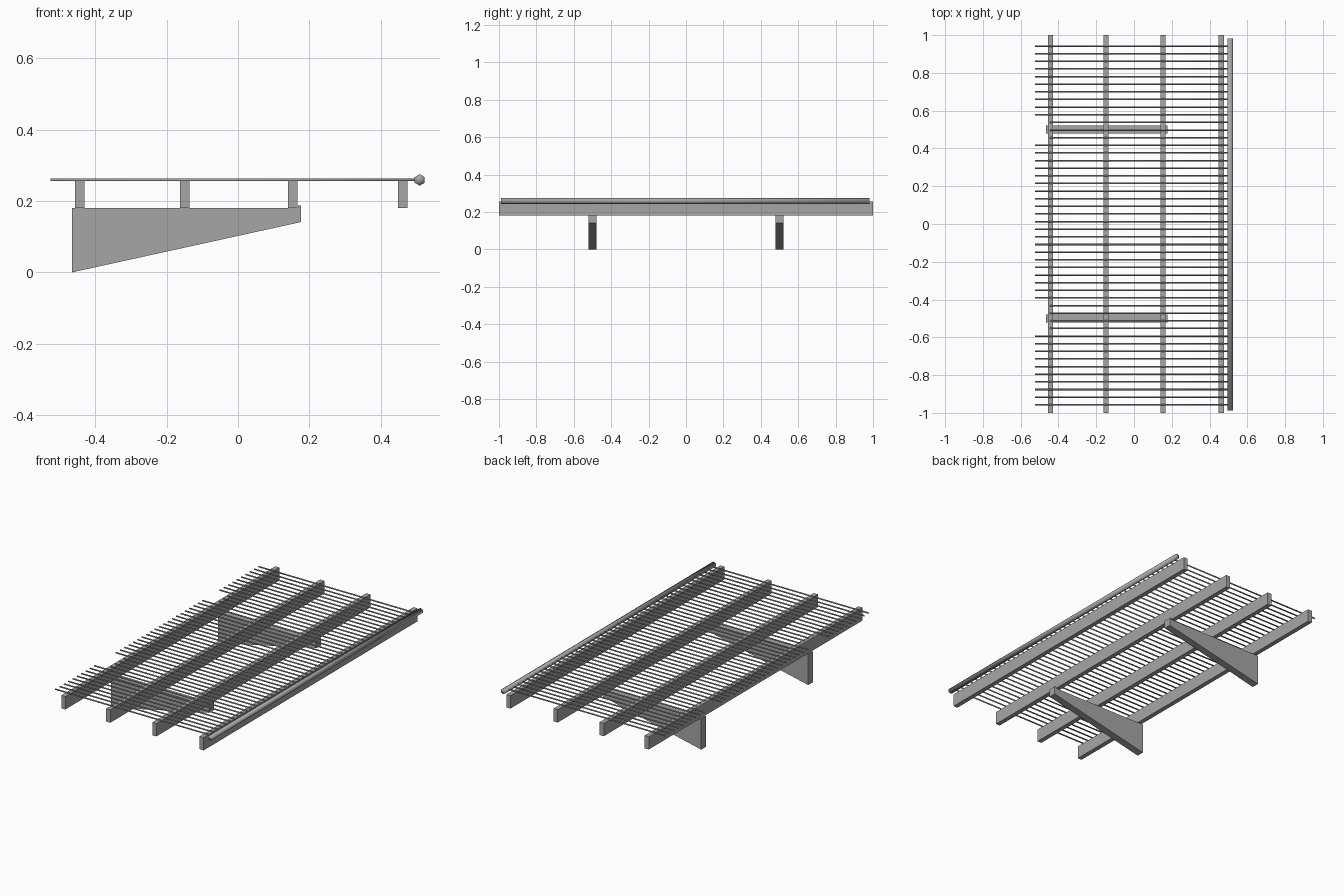
import bpy
import bmesh
import math
from mathutils import Matrix

cube = bpy.data.objects.get("Cube")
if cube:
    bpy.data.objects.remove(cube, do_unlink=True)

# Single painted metal colour
GREY = (0.38, 0.38, 0.38, 1.0)
grey = bpy.data.materials.new("grey_metal")
grey.use_nodes = True
grey.diffuse_color = GREY
grey.node_tree.nodes["Principled BSDF"].inputs["Base Color"].default_value = GREY


def finish(name, bm, smooth=False):
    bmesh.ops.recalc_face_normals(bm, faces=bm.faces[:])
    for face in bm.faces:
        face.smooth = smooth
    mesh = bpy.data.meshes.new(name)
    bm.to_mesh(mesh)
    bm.free()
    mesh.materials.append(grey)
    obj = bpy.data.objects.new(name, mesh)
    bpy.context.collection.objects.link(obj)


def extrude_y(name, profile, y0, y1, smooth=False):
    """Prism with an x-z profile running along y."""
    bm = bmesh.new()
    face = bm.faces.new([bm.verts.new((x, y0, z)) for x, z in profile])
    moved = bmesh.ops.extrude_face_region(bm, geom=[face])["geom"]
    verts = [v for v in moved if isinstance(v, bmesh.types.BMVert)]
    bmesh.ops.translate(bm, verts=verts, vec=(0, y1 - y0, 0))
    # The extrusion keeps the starting cap only if it is rebuilt
    bmesh.ops.holes_fill(bm, edges=[e for e in bm.edges if e.is_boundary])
    finish(name, bm, smooth)


# Long joists
JOIST_BOTTOM, JOIST_TOP = 0.181, 0.257
for i, x in enumerate((-0.443, -0.149, 0.153, 0.462)):
    a, b = x - 0.0135, x + 0.0135
    extrude_y(f"joist_{i + 1}", [(a, JOIST_BOTTOM), (b, JOIST_BOTTOM),
                                 (b, JOIST_TOP), (a, JOIST_TOP)], -1, 1)

# Tapered support brackets with a small lip that hooks the third joist
bracket = [(-0.465, 0), (0.177, 0.141), (0.177, 0.188), (0.168, 0.188),
           (0.168, JOIST_BOTTOM), (-0.465, JOIST_BOTTOM)]
for name, y in (("front_bracket", -0.5), ("back_bracket", 0.5)):
    extrude_y(name, bracket, y - 0.022, y + 0.022)

# Hexagonal edge rail
ROD_Z = 0.259
hexagon = [(0.509 + 0.016 * math.sin(k * math.pi / 3),
            ROD_Z + 0.016 * math.cos(k * math.pi / 3)) for k in range(6)]
extrude_y("edge_rail", hexagon, -0.988, 0.982, smooth=True)

# Slatted deck of thin rods, shortened beside the brackets
COUNT, FIRST_Y, LAST_Y = 48, 0.942, -0.957
SHORT = {10, 11, 12, 34, 35, 36, 37}
bm = bmesh.new()
for i in range(COUNT):
    y = FIRST_Y + (LAST_Y - FIRST_Y) * i / (COUNT - 1)
    start, end = (-0.444 if i in SHORT else -0.525), 0.505
    place = (Matrix.Translation(((start + end) / 2, y, ROD_Z))
             @ Matrix.Rotation(math.pi / 2, 4, 'Y'))
    bmesh.ops.create_cone(bm, cap_ends=True, segments=6, radius1=0.004,
                          radius2=0.004, depth=end - start, matrix=place)
finish("deck_rods", bm, smooth=True)
